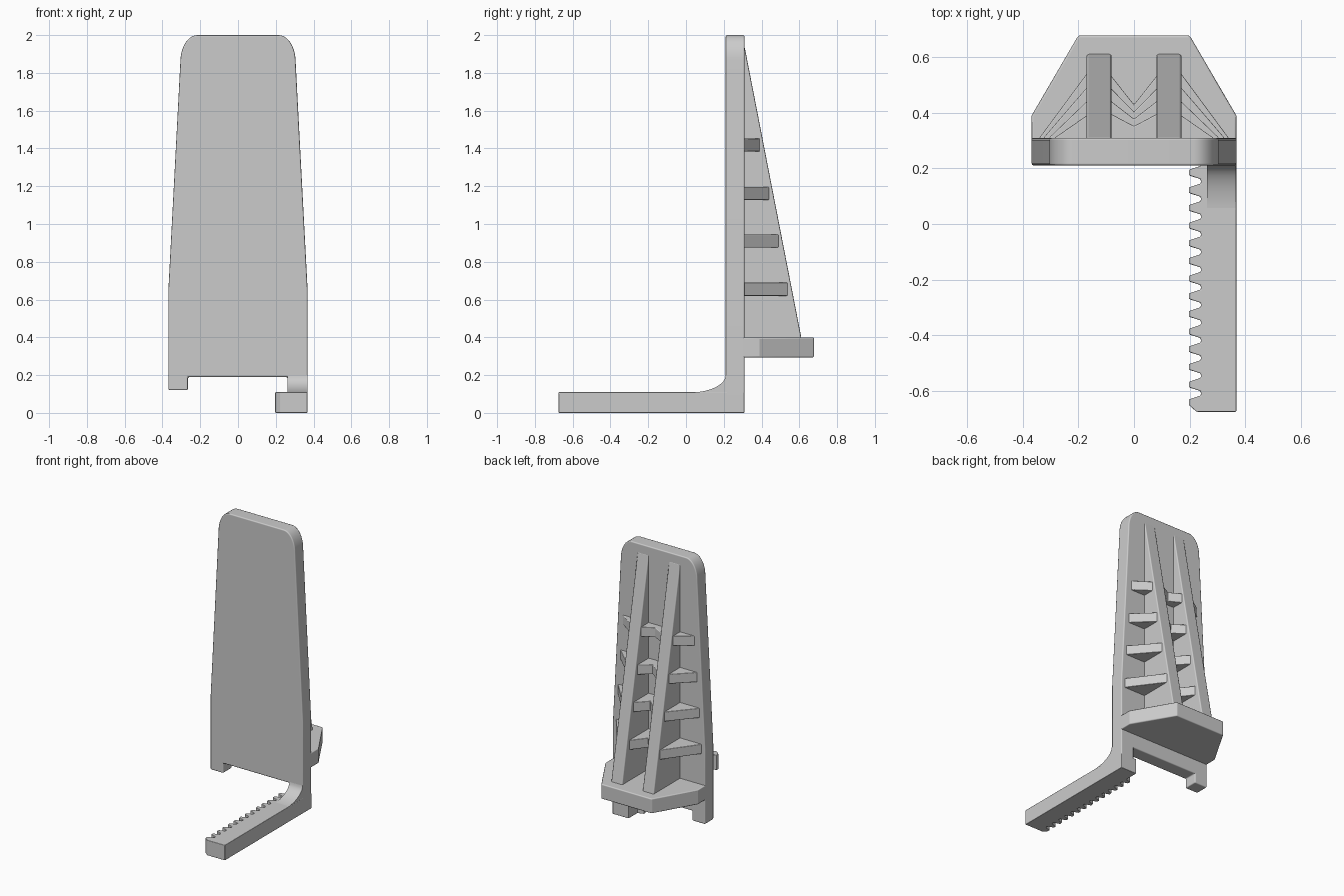
import bpy
import bmesh
import math
from mathutils import Vector

cube = bpy.data.objects.get("Cube")
if cube:
    bpy.data.objects.remove(cube, do_unlink=True)

grey = bpy.data.materials.new("plain grey")
grey.use_nodes = True
colour = (0.6, 0.6, 0.6, 1)
grey.diffuse_color = colour
grey.node_tree.nodes["Principled BSDF"].inputs["Base Color"].default_value = colour


def prism(name, outline, axis, low, high, bevel=0.008):
    """Extrude a 2D outline along an axis from low to high."""
    place = {
        "x": lambda a, b, d: (d, a, b),
        "y": lambda a, b, d: (a, d, b),
        "z": lambda a, b, d: (a, b, d),
    }[axis]
    bm = bmesh.new()
    face = bm.faces.new([bm.verts.new(place(a, b, low)) for a, b in outline])
    result = bmesh.ops.extrude_face_region(bm, geom=[face])
    moved = [v for v in result["geom"] if isinstance(v, bmesh.types.BMVert)]
    bmesh.ops.translate(bm, verts=moved, vec=Vector(place(0, 0, high - low)))
    bmesh.ops.recalc_face_normals(bm, faces=bm.faces)
    mesh = bpy.data.meshes.new(name)
    bm.to_mesh(mesh)
    bm.free()
    mesh.materials.append(grey)
    obj = bpy.data.objects.new(name, mesh)
    bpy.context.collection.objects.link(obj)
    bpy.ops.object.select_all(action="DESELECT")
    obj.select_set(True)
    bpy.context.view_layer.objects.active = obj
    bpy.ops.object.shade_smooth_by_angle(angle=math.radians(30))
    if bevel:
        mod = obj.modifiers.new("soft edges", "BEVEL")
        mod.width = bevel
        mod.segments = 2
        mod.limit_method = "ANGLE"
        mod.angle_limit = math.radians(35)
        mod.harden_normals = True
    return obj


def arc(cx, cy, rx, ry, start, end, steps=10):
    """Points along part of an ellipse, angles in degrees."""
    angles = [math.radians(start + (end - start) * i / steps) for i in range(steps + 1)]
    return [(cx + rx * math.cos(t), cy + ry * math.sin(t)) for t in angles]


FRONT, BACK, HALF = 0.21, 0.31, 0.368

# Tapered back plate with rounded top corners and two feet
right_top = arc(0.215, 1.86, 0.09, 0.14, 0, 90)
left_top = [(-x, z) for x, z in reversed(right_top)]
plate = [(HALF, 0.04), (HALF, 0.66)] + right_top + left_top
plate += [(-HALF, 0.66), (-HALF, 0.12), (-0.265, 0.12), (-0.265, 0.19),
          (0.262, 0.19), (0.262, 0.04)]
prism("back_plate", plate, "y", FRONT, BACK)

# Toothed arm
teeth, pitch, first = 14, 0.0635, 0.185
arm = [(HALF, -0.675), (HALF, BACK), (0.24, BACK)]
for i in range(teeth):
    y = first - i * pitch
    arm += [(0.24, y + 0.024), (0.197, y + 0.01), (0.197, y - 0.01)]
    if i < teeth - 1:
        arm.append((0.24, y - 0.024))
arm.append((0.225, -0.675))
prism("toothed_arm", arm, "z", 0, 0.11, 0.004)

# Curved gusset joining the arm to the plate
gusset = [(0.26, 0.05), (0.26, 0.19)] + arc(0.02, 0.2, 0.19, 0.092, 0, -90) + [(0.02, 0.05)]
prism("arm_gusset", gusset, "x", 0.262, HALF - 0.001, 0)

# Rear shelf
shelf = [(-HALF, 0.26), (-HALF, 0.39), (-0.2, 0.678), (0.2, 0.678),
         (HALF, 0.39), (HALF, 0.26)]
prism("rear_shelf", shelf, "z", 0.293, 0.4)

# Sloping ribs
rib = [(0.28, 0.36), (0.618, 0.36), (0.31, 1.94), (0.28, 1.94)]
for name, x in (("left_rib", 0.125), ("right_rib", -0.125)):
    prism(name, rib, "x", x - 0.045, x + 0.045)

# Cross webs, shorter towards the top
webs = [(0.62, 0.54, 0.34), (0.875, 0.49, 0.325), (1.127, 0.44, 0.305), (1.383, 0.39, 0.285)]
for number, (z, depth, reach) in enumerate(webs, 1):
    notch = BACK + (depth - BACK) * 0.52
    inner = [(-0.1, 0.28), (-0.1, depth + 0.015), (0, notch), (0.1, depth + 0.015), (0.1, 0.28)]
    prism(f"middle_web_{number}", inner, "z", z, z + 0.07, 0.005)
    for name, side in (("left", 1), ("right", -1)):
        outer = [(0.15, 0.28), (0.15, depth), (0.17, depth), (reach, BACK), (reach, 0.28)]
        prism(f"{name}_web_{number}", [(side * x, y) for x, y in outer], "z", z, z + 0.07, 0.005)
